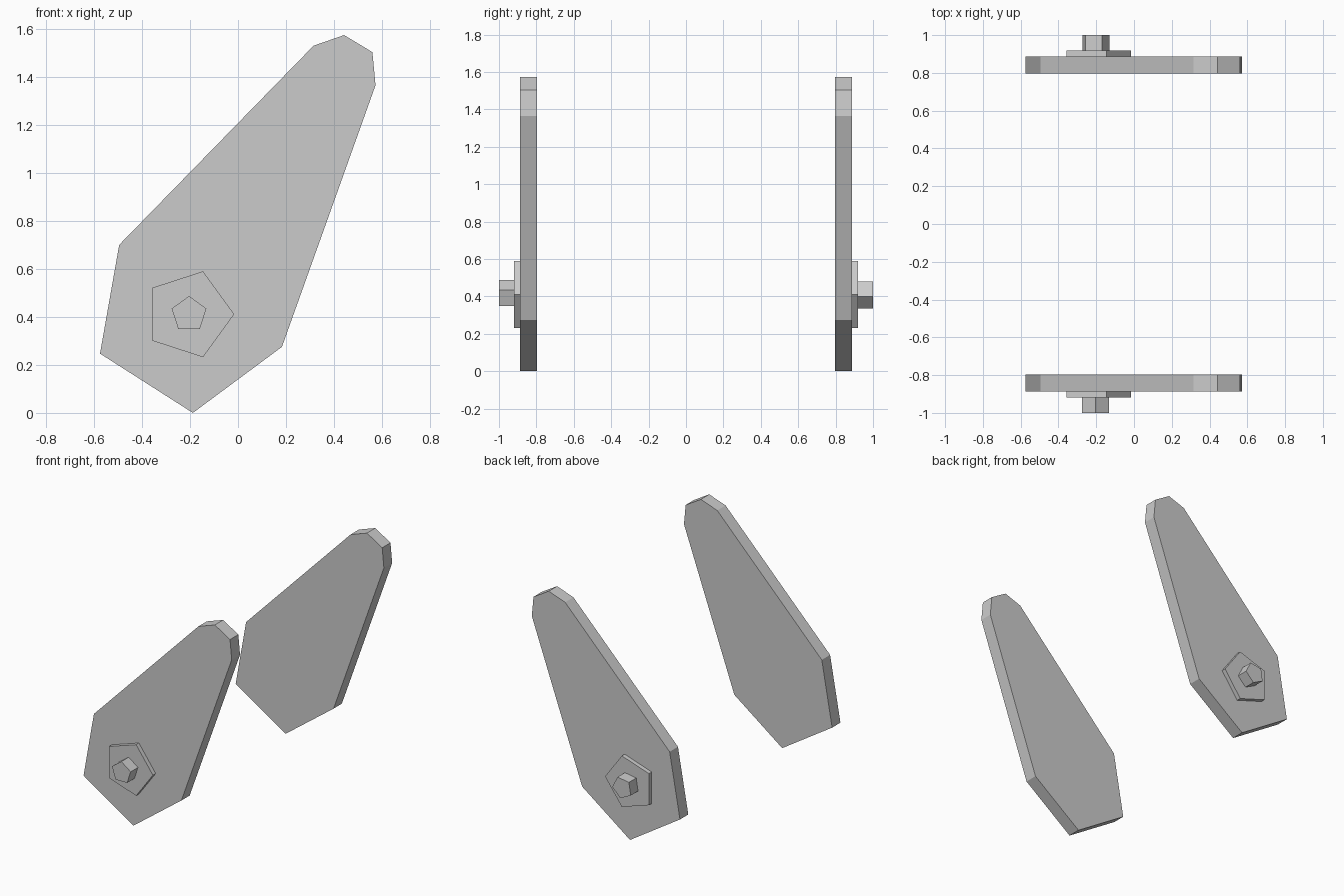
import bpy, bmesh
from math import cos, sin, radians

if "Cube" in bpy.data.objects:
    bpy.data.objects.remove(bpy.data.objects["Cube"])


def prism(name, pts, y0, y1):
    """Extrude an (x, z) outline between y0 and y1."""
    bm = bmesh.new()
    face = bm.faces.new([bm.verts.new((x, y0, z)) for x, z in pts])
    ext = bmesh.ops.extrude_face_region(bm, geom=[face], use_keep_orig=True)
    verts = [g for g in ext["geom"] if isinstance(g, bmesh.types.BMVert)]
    bmesh.ops.translate(bm, verts=verts, vec=(0, y1 - y0, 0))
    bmesh.ops.recalc_face_normals(bm, faces=bm.faces)
    mesh = bpy.data.meshes.new(name)
    bm.to_mesh(mesh)
    bm.free()
    obj = bpy.data.objects.new(name, mesh)
    bpy.context.collection.objects.link(obj)
    return obj


def pentagon(radius, turn):
    return [(-0.204 + radius * cos(radians(turn + 72 * i)),
             0.411 + radius * sin(radians(turn + 72 * i))) for i in range(5)]


# Tapered arm outline, wide at the pivot and narrow at the tip
arm = [(-0.188, 0), (0.183, 0.275), (0.573, 1.365), (0.56, 1.503),
       (0.442, 1.574), (0.315, 1.53), (-0.495, 0.7), (-0.575, 0.247)]

# Front and back arms, each with a washer and a pivot pin on the outer side
for label, side, pin_turn in (("front", -1, 90), ("back", 1, -9)):
    prism(label + "_arm", arm, side * 0.796, side * 0.888)
    prism(label + "_washer", pentagon(0.188, 0), side * 0.888, side * 0.919)
    prism(label + "_pin", pentagon(0.076, pin_turn), side * 0.919, side * 1.0)
